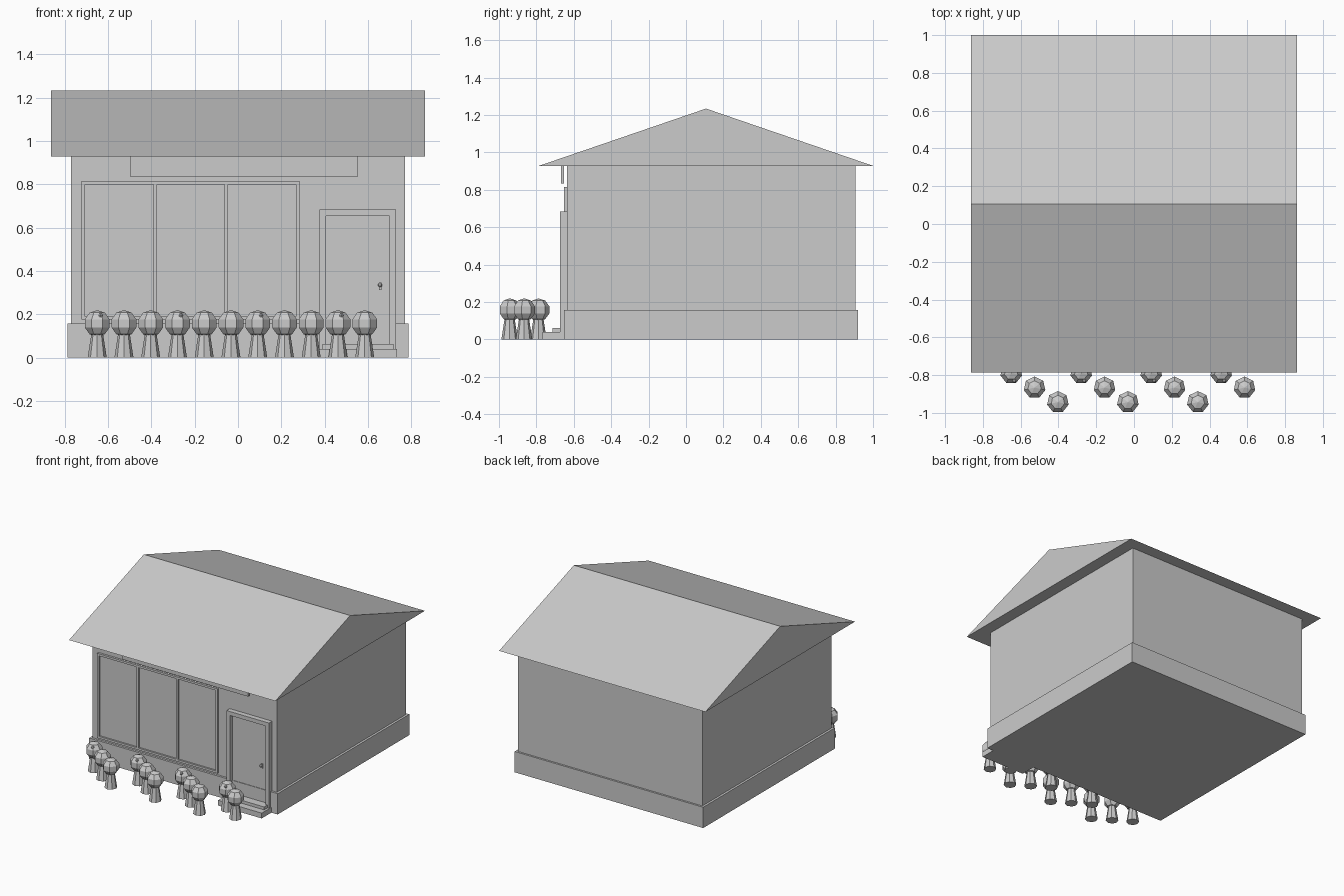
import bpy, bmesh
from mathutils import Matrix

cube = bpy.data.objects.get("Cube")
if cube:
    bpy.data.objects.remove(cube, do_unlink=True)

# One flat grey for the whole building
grey = bpy.data.materials.new("plain grey")
grey.use_nodes = True
grey.diffuse_color = (0.6, 0.6, 0.6, 1)
grey.node_tree.nodes["Principled BSDF"].inputs["Base Color"].default_value = (0.6, 0.6, 0.6, 1)


def finish(name, bm):
    bmesh.ops.recalc_face_normals(bm, faces=bm.faces)
    mesh = bpy.data.meshes.new(name)
    bm.to_mesh(mesh)
    bm.free()
    mesh.materials.append(grey)
    obj = bpy.data.objects.new(name, mesh)
    bpy.context.collection.objects.link(obj)
    return obj


def add_box(bm, x, y, z):
    """Add a box given its (low, high) range on each axis."""
    ranges = (x, y, z)
    centre = [(a + b) / 2 for a, b in ranges]
    size = [b - a for a, b in ranges]
    bmesh.ops.create_cube(bm, size=1, matrix=Matrix.Translation(centre) @ Matrix.Diagonal((*size, 1)))


def box(name, x, y, z):
    bm = bmesh.new()
    add_box(bm, x, y, z)
    return finish(name, bm)


def frame(name, x, y, z, bar, posts=(), sill=True):
    """Rectangular frame of bars, with optional inner posts."""
    bm = bmesh.new()
    bottom = z[0] + bar if sill else z[0]
    for left in (x[0], x[1] - bar, *posts):
        add_box(bm, (left, left + bar), y, (bottom, z[1] - bar))
    add_box(bm, x, y, (z[1] - bar, z[1]))
    if sill:
        add_box(bm, x, y, (z[0], bottom))
    return finish(name, bm)


# Building body
WALL = -0.636
box("walls", (-0.771, 0.771), (WALL, 0.906), (0, 0.93))
box("plinth", (-0.788, 0.788), (-0.652, 0.92), (0, 0.157))

# Gable roof: triangle pushed along x
bm = bmesh.new()
gable = [bm.verts.new((-0.8625, y, z)) for y, z in ((-0.786, 0.928), (1, 0.928), (0.107, 1.234))]
face = bm.faces.new(gable)
new = bmesh.ops.extrude_face_region(bm, geom=[face])["geom"]
bmesh.ops.translate(bm, vec=(1.725, 0, 0), verts=[v for v in new if isinstance(v, bmesh.types.BMVert)])
finish("roof", bm)

# Board hanging under the eaves
box("sign_board", (-0.496, 0.552), (-0.668, -0.652), (0.834, 0.95))

# Shop window
frame("window_frame", (-0.722, 0.284), (-0.652, WALL), (0.175, 0.815), 0.016, (-0.39, -0.062))
box("window_glass", (-0.706, 0.268), (-0.639, WALL), (0.19, 0.8))

# Door, frame, handle and steps
frame("door_frame", (0.376, 0.73), (-0.674, WALL), (0, 0.684), 0.03, sill=False)
box("door", (0.404, 0.704), (-0.648, WALL), (0, 0.656))
box("door_handle_plate", (0.65, 0.662), (-0.655, -0.647), (0.312, 0.348))
bm = bmesh.new()
bmesh.ops.create_uvsphere(bm, u_segments=8, v_segments=6, radius=0.01,
                          matrix=Matrix.Translation((0.656, -0.665, 0.335)))
finish("door_knob", bm)
box("lower_step", (0.37, 0.735), (-0.767, -0.64), (0, 0.04))
box("upper_step", (0.39, 0.718), (-0.714, -0.64), (0, 0.062))

# Round-topped bollards in slanting rows of three
for i in range(11):
    x, y = -0.65 + 0.1235 * i, (-0.789, -0.866, -0.943)[i % 3]
    bm = bmesh.new()
    bmesh.ops.create_cone(bm, cap_ends=True, segments=8, radius1=0.044, radius2=0.027, depth=0.11,
                          matrix=Matrix.Translation((x, y, 0.055)))
    finish(f"bollard_stem_{i + 1}", bm)
    bm = bmesh.new()
    bmesh.ops.create_uvsphere(bm, u_segments=7, v_segments=5, radius=0.0615,
                              matrix=Matrix.Translation((x, y, 0.158)))
    # Small stud on the bollards nearest the wall
    if i % 3 == 0:
        bmesh.ops.create_uvsphere(bm, u_segments=6, v_segments=4, radius=0.011,
                                  matrix=Matrix.Translation((x + 0.016, y - 0.04, 0.196)))
    finish(f"bollard_head_{i + 1}", bm)
